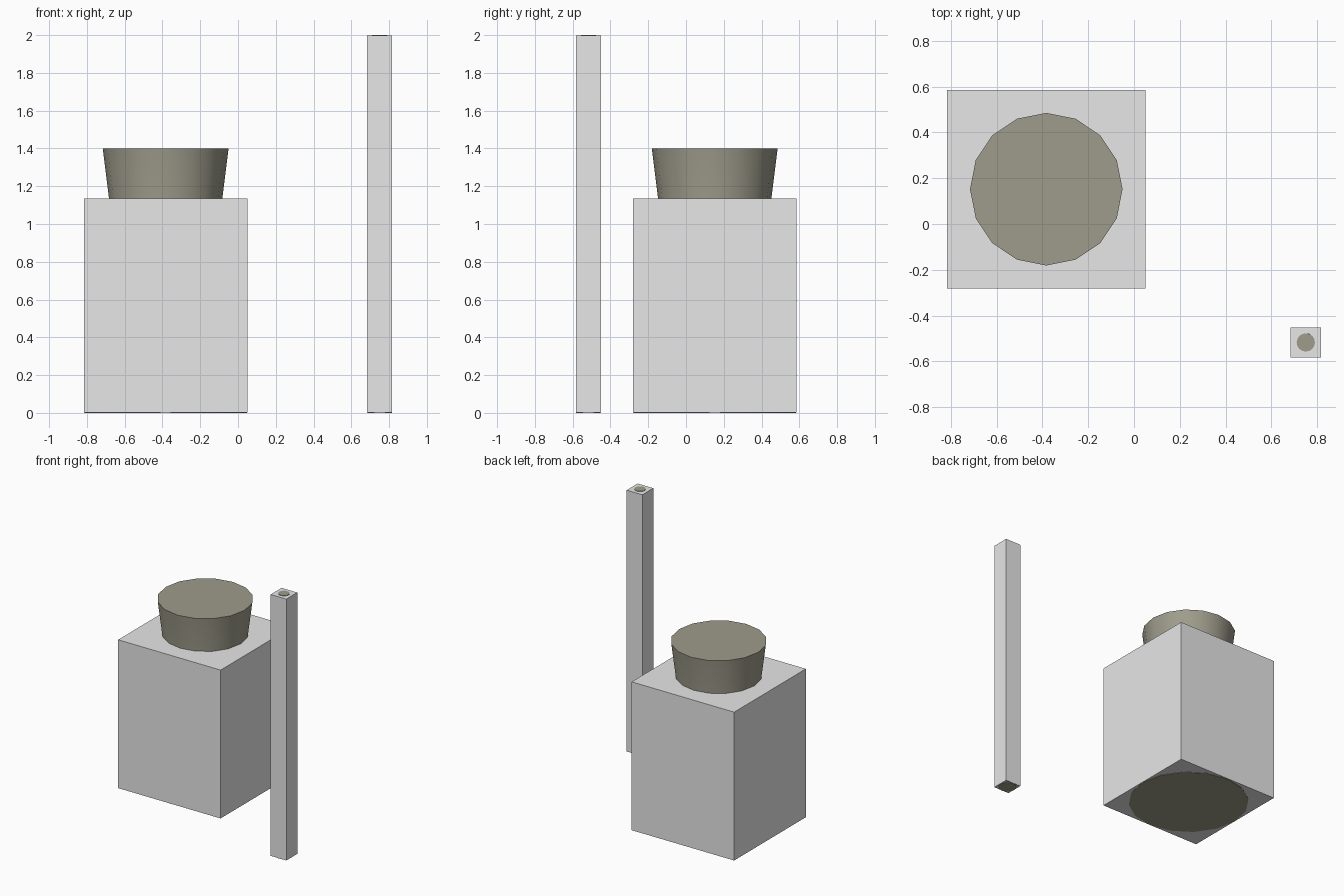
import bpy
import bmesh
import math

cube = bpy.data.objects.get("Cube")
if cube:
    bpy.data.objects.remove(cube, do_unlink=True)


def make_material(name, rgb):
    mat = bpy.data.materials.new(name)
    mat.use_nodes = True
    color = (*rgb, 1.0)
    mat.diffuse_color = color
    mat.node_tree.nodes["Principled BSDF"].inputs["Base Color"].default_value = color
    return mat


GREY = make_material("light grey", (0.8, 0.8, 0.8))
CONCRETE = make_material("concrete", (0.345, 0.334, 0.26))
SIDES = 16
GAP = 0.003  # lets the round end caps sit just proud of the casings


def finish(bm, name, mat, center):
    bmesh.ops.recalc_face_normals(bm, faces=bm.faces)
    mesh = bpy.data.meshes.new(name)
    bm.to_mesh(mesh)
    bm.free()
    mesh.materials.append(mat)
    obj = bpy.data.objects.new(name, mesh)
    obj.location = (*center, 0)
    bpy.context.collection.objects.link(obj)
    return obj


def casing(name, center, width, bottom, top):
    """Square upright block."""
    bm = bmesh.new()
    bmesh.ops.create_cube(bm, size=1)
    for v in bm.verts:
        v.co.x *= width
        v.co.y *= width
        v.co.z = top if v.co.z > 0 else bottom
    return finish(bm, name, GREY, center)


def lathe(name, center, profile):
    """Closed round body from (radius, height) pairs, smooth around the side."""
    bm = bmesh.new()
    rings = []
    for r, z in profile:
        angles = [2 * math.pi * i / SIDES for i in range(SIDES)]
        rings.append([bm.verts.new((r * math.cos(a), r * math.sin(a), z)) for a in angles])
    for low, high in zip(rings, rings[1:]):
        for i in range(SIDES):
            j = (i + 1) % SIDES
            bm.faces.new((low[i], low[j], high[j], high[i])).smooth = True
    bm.faces.new(rings[0])
    bm.faces.new(rings[-1])
    for edge in bm.edges:
        if any(len(f.verts) > 4 for f in edge.link_faces):
            edge.smooth = False
    return finish(bm, name, CONCRETE, center)


# Waisted tower rising out of its square casing
tower = (-0.383, 0.152)
casing("tower_casing", tower, 0.865, GAP, 1.135)
lathe("tower", tower, [(0.43, 0), (0.35, 0.5), (0.298, 1.0), (0.3, 1.135), (0.333, 1.4)])

# Slim tapered stack inside its tall casing
stack = (0.75, -0.517)
casing("stack_casing", stack, 0.132, GAP, 2.0 - GAP)
lathe("stack", stack, [(0.065, 0), (0.04, 2.0)])
